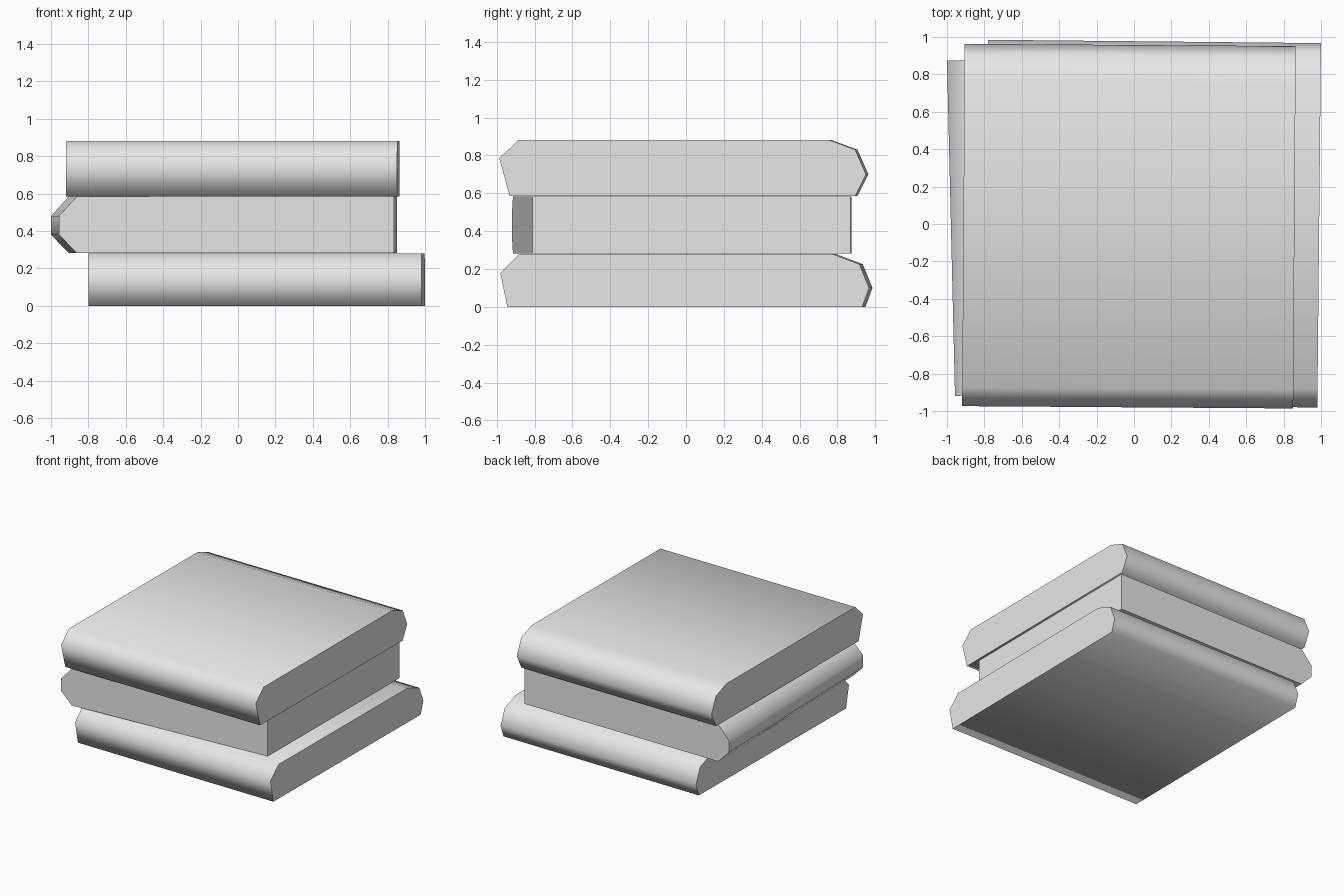
import bpy
import math
from mathutils import Vector

# Remove the default cube only
cube = bpy.data.objects.get("Cube")
if cube:
    bpy.data.objects.remove(cube, do_unlink=True)

GREY = (0.8, 0.8, 0.8, 1.0)
material = bpy.data.materials.new("light grey")
material.use_nodes = True
material.diffuse_color = GREY
material.node_tree.nodes["Principled BSDF"].inputs["Base Color"].default_value = GREY


def loft(name, ring_a, ring_b, location=(0, 0, 0), turn=0.0):
    """Closed solid between two matching end outlines, rounded by smooth shading."""
    n = len(ring_a)
    sides = [(i, (i + 1) % n, n + (i + 1) % n, n + i) for i in range(n)]
    caps = [tuple(reversed(range(n))), tuple(range(n, 2 * n))]
    mesh = bpy.data.meshes.new(name)
    mesh.from_pydata([Vector(p) for p in ring_a + ring_b], [], sides + caps)
    mesh.materials.append(material)
    obj = bpy.data.objects.new(name, mesh)
    bpy.context.collection.objects.link(obj)
    obj.location = location
    obj.rotation_euler.z = turn
    bpy.ops.object.select_all(action="DESELECT")
    obj.select_set(True)
    bpy.context.view_layer.objects.active = obj
    bpy.ops.object.mode_set(mode="EDIT")
    bpy.ops.mesh.select_all(action="SELECT")
    bpy.ops.mesh.normals_make_consistent(inside=False)
    bpy.ops.object.mode_set(mode="OBJECT")
    bpy.ops.object.shade_smooth_by_angle(angle=math.radians(80))
    return obj


def slab(name, profile, half, x, turn):
    """Side profile (y, z) extruded across the width."""
    ends = [[(side * half, y, z) for y, z in profile] for side in (-1, 1)]
    return loft(name, *ends, location=(x, 0, 0), turn=turn)


# Bottom and top slabs, with rounded front and back edges
slab("bottom_slab",
     [(-0.935, 0), (-0.972, 0.18), (-0.87, 0.28), (0.78, 0.28),
      (0.925, 0.225), (0.976, 0.1), (0.94, 0)],
     0.89, 0.10, -0.01)
slab("top_slab",
     [(-0.925, 0.585), (-0.98, 0.785), (-0.88, 0.88), (0.765, 0.88),
      (0.9, 0.83), (0.957, 0.7), (0.9, 0.585)],
     0.885, -0.027, -0.007)

# Middle slab: bevelled on its right edge, square on the other, slightly skewed
BEVEL = [(0, 0.38), (0.095, 0.282), (1.0, 0.282), (1.0, 0.584), (0.095, 0.584), (0, 0.48)]


def middle_end(left, right):
    """End outline between two plan corners; small offsets are the bevel inset."""
    width = right[0] - left[0]
    ring = []
    for u, z in BEVEL:
        t = u if u == 1.0 else u / width
        ring.append((left[0] + t * width, left[1] + t * (right[1] - left[1]), z))
    return ring


loft("middle_slab",
     middle_end((-0.957, -0.92), (0.835, -0.81)),
     middle_end((-1.0, 0.875), (0.85, 0.87)))
